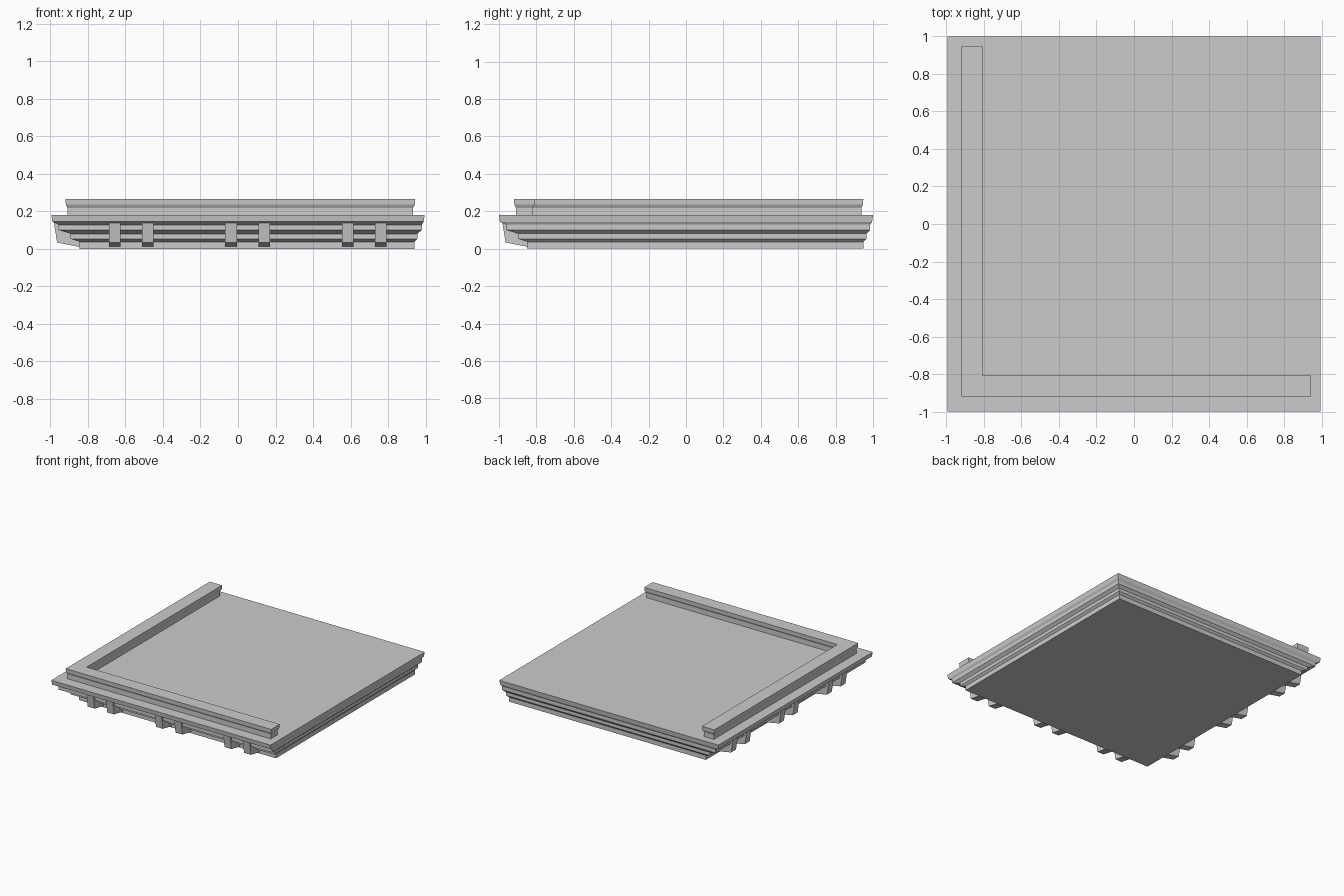
import bpy

if "Cube" in bpy.data.objects:
    bpy.data.objects.remove(bpy.data.objects["Cube"])


def make_object(name, verts, faces):
    mesh = bpy.data.meshes.new(name)
    mesh.from_pydata(verts, [], faces)
    mesh.update()
    obj = bpy.data.objects.new(name, mesh)
    bpy.context.collection.objects.link(obj)
    return obj


def loft(name, rings):
    """Closed solid through rings that all have the same point count."""
    n = len(rings[0])
    verts = [p for ring in rings for p in ring]
    faces = [tuple(reversed(range(n)))]
    for r in range(len(rings) - 1):
        for i in range(n):
            a, b = r * n + i, r * n + (i + 1) % n
            faces.append((a, b, b + n, a + n))
    last = (len(rings) - 1) * n
    faces.append(tuple(range(last, last + n)))
    return make_object(name, verts, faces)


# Stepped cornice slab: z, left x, right x, front y, back y
LEVELS = [
    (0.000, -0.846, 0.940, -0.850, 0.950),
    (0.037, -0.846, 0.940, -0.850, 0.950),
    (0.053, -0.892, 0.957, -0.897, 0.965),
    (0.080, -0.892, 0.957, -0.897, 0.965),
    (0.100, -0.957, 0.980, -0.962, 0.985),
    (0.128, -0.957, 0.980, -0.962, 0.985),
    (0.144, -0.990, 0.990, -0.995, 0.995),
    (0.180, -0.995, 0.995, -1.000, 1.000),
]
loft("cornice_slab", [[(l, f, z), (r, f, z), (r, b, z), (l, b, z)]
                      for z, l, r, f, b in LEVELS])


# L-shaped parapet with a projecting cap
def parapet_ring(z, inset):
    o, i = -0.920 + inset, -0.808 - inset
    ex, ey = 0.945 - inset, 0.948 - inset
    return [(o, o, z), (ex, o, z), (ex, i, z), (i, i, z), (i, ey, z), (o, ey, z)]


loft("parapet", [parapet_ring(z, d) for z, d in
                 ((0.180, 0.011), (0.218, 0.011), (0.235, 0.002), (0.265, 0.0))])

# Paired brackets under the front and left overhangs
PROFILE = [(-0.80, 0.005), (-0.846, 0.010), (-0.965, 0.033),
           (-0.982, 0.142), (-0.80, 0.142)]
HALF = 0.031
for pair, middle in enumerate((-0.569, 0.051, 0.673)):
    for side in (-1, 1):
        c = middle + side * 0.0885
        tag = f"{pair + 1}_{'a' if side < 0 else 'b'}"
        loft(f"front_bracket_{tag}",
             [[(x, d, z) for d, z in PROFILE] for x in (c + HALF, c - HALF)])
        loft(f"left_bracket_{tag}",
             [[(d, y, z) for d, z in PROFILE] for y in (c - HALF, c + HALF)])

# Make every face point outward
import bmesh
for obj in bpy.context.collection.objects:
    bm = bmesh.new()
    bm.from_mesh(obj.data)
    bmesh.ops.recalc_face_normals(bm, faces=bm.faces)
    bm.to_mesh(obj.data)
    bm.free()
